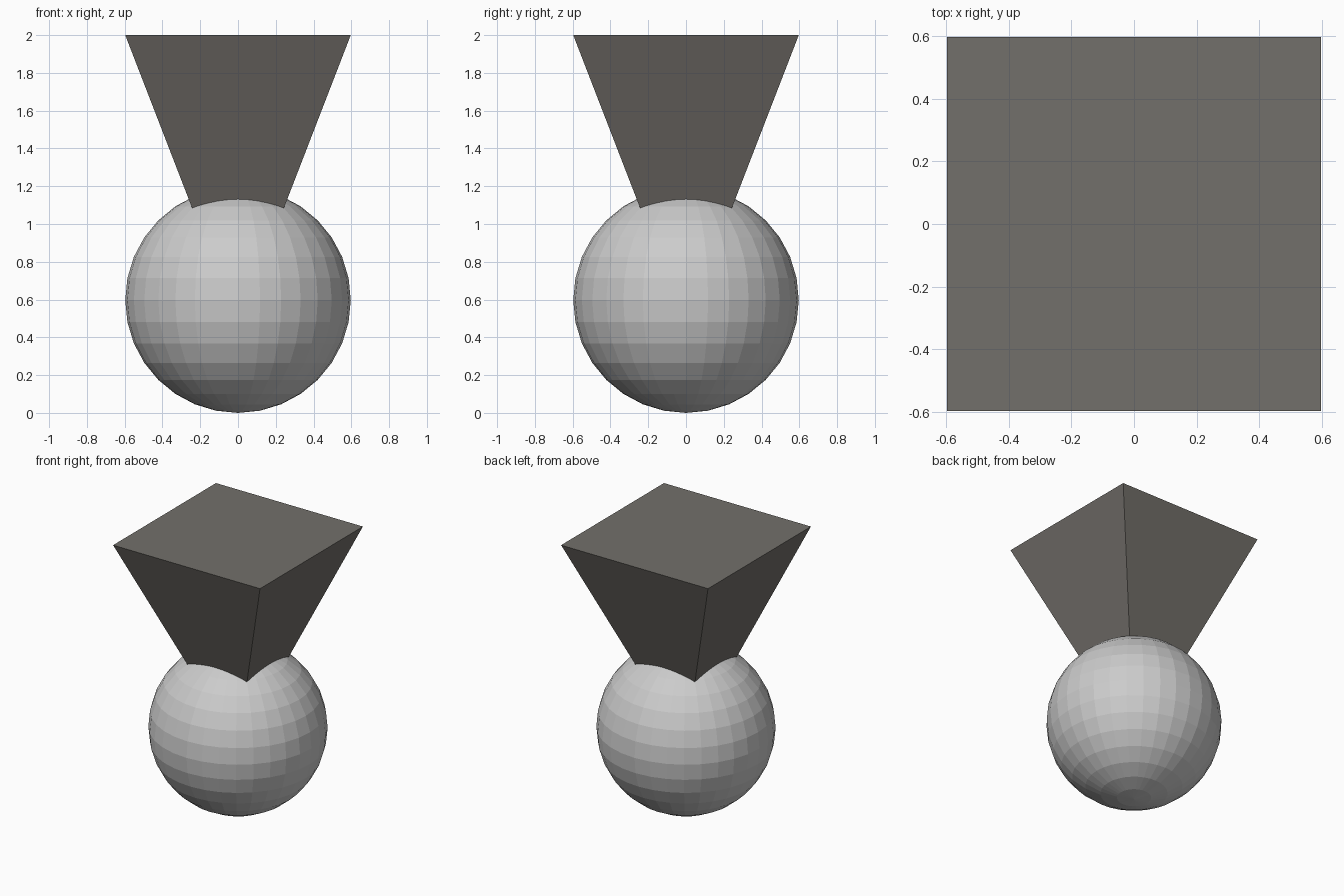
import bpy
import math

if "Cube" in bpy.data.objects:
    bpy.data.objects.remove(bpy.data.objects["Cube"])

R = 0.597          # sphere radius and half width of the block top
APEX = 0.457       # hidden tip of the inverted pyramid, inside the sphere

# Faceted ball at the bottom
bpy.ops.mesh.primitive_uv_sphere_add(segments=32, ring_count=16, radius=R,
                                     location=(0, 0, R))
bpy.context.object.name = "ball"

# Inverted square pyramid sinking into the ball
bpy.ops.mesh.primitive_cone_add(vertices=4, radius1=0, radius2=R * math.sqrt(2),
                                depth=2 - APEX, location=(0, 0, (2 + APEX) / 2),
                                rotation=(0, 0, math.pi / 4))
pyramid = bpy.context.object
pyramid.name = "inverted_pyramid"

dark = bpy.data.materials.new("dark_grey")
dark.diffuse_color = (0.17, 0.16, 0.145, 1)
dark.use_nodes = True
dark.node_tree.nodes["Principled BSDF"].inputs["Base Color"].default_value = dark.diffuse_color
pyramid.data.materials.append(dark)
